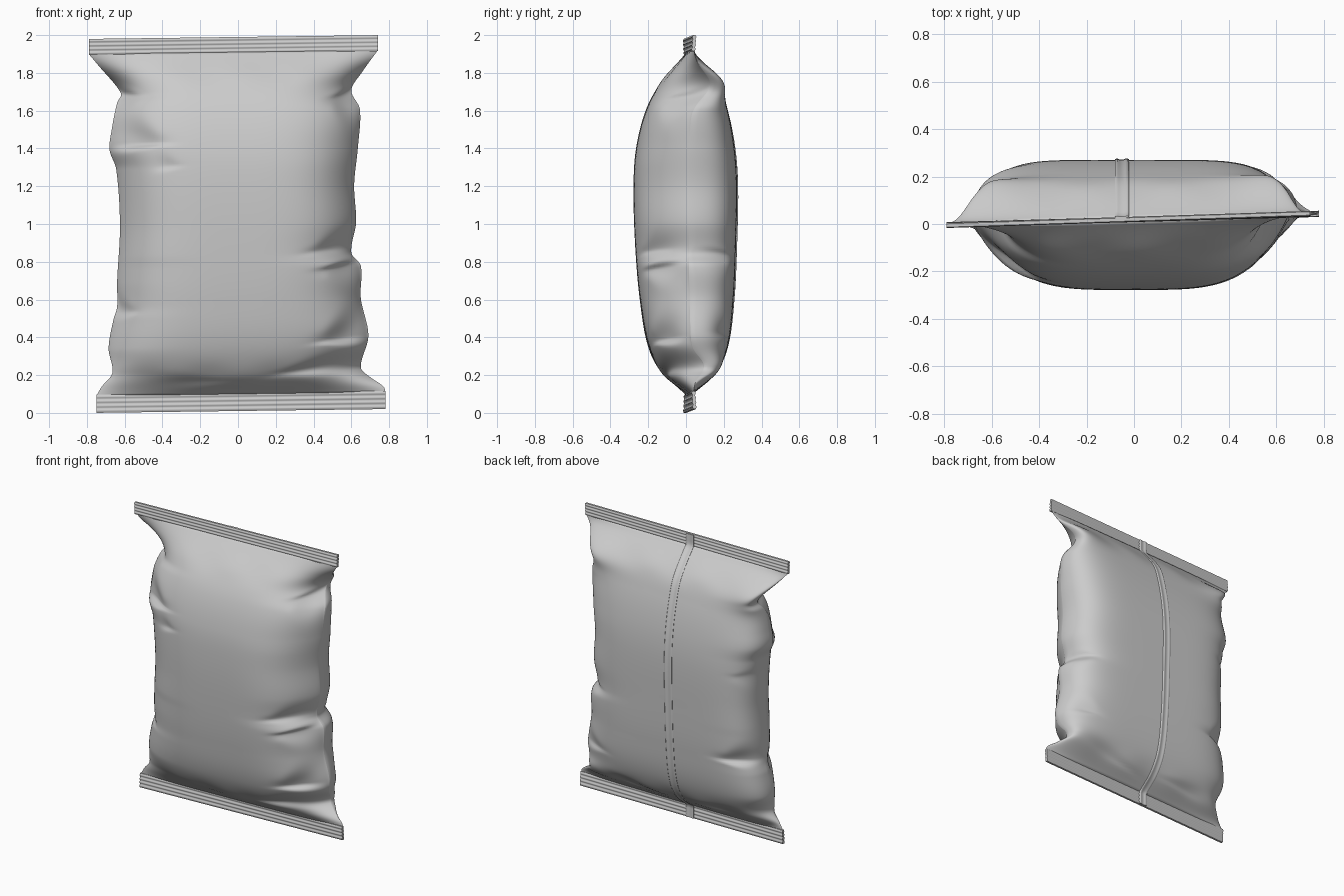
import bpy, bmesh, math

if "Cube" in bpy.data.objects:
    bpy.data.objects.remove(bpy.data.objects["Cube"])

Z0, Z1 = 0.10, 1.91           # body spans between the two seals
NS, NZ = 72, 170

# outline tables: (height, value)
LEFT = [(.1, -.75), (.15, -.72), (.22, -.665), (.35, -.685), (.5, -.66), (.57, -.64), (.7, -.64), (1, -.625),
        (1.3, -.645), (1.4, -.68), (1.5, -.67), (1.65, -.64), (1.7, -.62), (1.85, -.74), (1.91, -.79)]
RIGHT = [(.1, .78), (.13, .77), (.18, .70), (.23, .65), (.4, .69), (.6, .65), (.77, .65), (.84, .60), (1, .625),
         (1.2, .615), (1.4, .635), (1.6, .645), (1.7, .60), (1.8, .66), (1.91, .74)]
FRONT = [(.1, .012), (.2, .135), (.35, .215), (.6, .26), (.9, .285), (1.2, .293), (1.4, .28),
         (1.6, .23), (1.75, .15), (1.91, .012)]
BACK = [(.1, .012), (.2, .13), (.35, .2), (.6, .235), (.9, .25), (1.2, .255), (1.4, .24),
        (1.6, .2), (1.75, .145), (1.91, .012)]

# creases: side (-1 front, 1 back), x, z, size x, size below, size above, depth
DENTS = [(-1, -.54, 1.43, .12, .02, .11, .05), (-1, -.38, 1.31, .06, .018, .05, .012),
         (-1, .57, 1.67, .07, .10, .025, .05), (-1, .50, .86, .10, .025, .06, .03),
         (-1, .57, .77, .10, .08, .022, .05), (-1, .57, .39, .11, .025, .10, .05),
         (-1, -.62, .54, .06, .025, .06, .03), (-1, -.6, 1.68, .07, .06, .03, .03),
         (-1, .40, .23, .16, .03, .04, .025), (-1, -.3, .17, .2, .03, .03, .01),
         (1, .62, .85, .09, .08, .025, .03), (1, .60, .42, .10, .03, .08, .02),
         (1, -.58, .60, .12, .025, .09, .045), (1, -.62, 1.2, .08, .08, .04, .015),
         (1, .3, .19, .2, .02, .03, .015), (1, -.35, .19, .2, .02, .03, .015)]


def curve(tab, z):
    """Smooth interpolation through a table."""
    z = min(max(z, tab[0][0]), tab[-1][0])
    n = len(tab)
    slope = lambda i: ((tab[min(i + 1, n - 1)][1] - tab[max(i - 1, 0)][1]) /
                       (tab[min(i + 1, n - 1)][0] - tab[max(i - 1, 0)][0]))
    i = next(k for k in range(n - 1) if z <= tab[k + 1][0])
    (a, va), (b, vb) = tab[i], tab[i + 1]
    h = b - a
    t = (z - a) / h
    return ((2*t**3 - 3*t*t + 1) * va + (t**3 - 2*t*t + t) * h * slope(i)
            + (3*t*t - 2*t**3) * vb + (t**3 - t*t) * h * slope(i + 1))


def bump(z, c, s):
    return math.exp(-((z - c) / s) ** 2)


def tilt(x):
    return 0.01 * x / 0.77


def mid_y(x, z):
    ends = abs(z - 1) ** 2
    return 0.015 + 0.005 * ends + 0.026 * min(ends, 1) * x / 0.77


def surface_y(x, z, side):
    """Depth of the front or back panel at a point."""
    if z < Z0 or z > Z1:
        return mid_y(x, z) + side * 0.011
    l, r = curve(LEFT, z), curve(RIGHT, z)
    t = min(1, abs((2 * x - l - r) / (r - l)))
    e = min(1, min(z - Z0, Z1 - z) / (0.25 if side < 0 else 0.12))
    e = e * e * (3 - 2 * e)
    p, q = (2.8 + 1.3 * e, 1 + .22 * e) if side < 0 else (3 + 2.8 * e, 1 + 1.6 * e)
    shape = max(0, 1 - t ** p) ** (1 / q)
    d = curve(FRONT if side < 0 else BACK, z) * shape
    cut = 0
    for s, cx, cz, sx, lo, hi, dep in DENTS:
        if s == side:
            # folds fan out towards the bag edge
            out = (x - cx) * math.copysign(1, cx)
            if abs(out) > 3 * sx:
                continue
            dz = z - cz - (0.15 if cx > 0 else 0) * out
            sz = (lo if dz < 0 else hi) * max(.4, 1 + .6 * out / sx)
            cut += dep * math.exp(-(out / sx) ** 2 - (dz / sz) ** 2)
    # soft ripples beside the seals
    cut += 0.004 * (bump(z, .2, .06) + bump(z, 1.78, .06)) * math.sin(17 * x + 2 * side) * shape
    lim = .7 * d + 1e-6
    # side folds swing back at the tucked corners
    corner = .10 * bump(z, 1.73, .10) + (.065 if x > 0 else -.03) * bump(z, .24, .07)
    return mid_y(x, z) + corner * t ** 5 + side * (d - lim * math.tanh(cut / lim))


def loft(name, rows, angle=60):
    """Skin a list of closed rings and cap both ends."""
    bm = bmesh.new()
    rings = [[bm.verts.new(p) for p in row] for row in rows]
    n = len(rings[0])
    for a, b in zip(rings, rings[1:]):
        for i in range(n):
            j = (i + 1) % n
            bm.faces.new((a[i], a[j], b[j], b[i]))
    bm.faces.new(rings[0])
    bm.faces.new(rings[-1])
    bmesh.ops.recalc_face_normals(bm, faces=bm.faces)
    me = bpy.data.meshes.new(name)
    bm.to_mesh(me)
    bm.free()
    ob = bpy.data.objects.new(name, me)
    bpy.context.collection.objects.link(ob)
    bpy.ops.object.select_all(action='DESELECT')
    ob.select_set(True)
    bpy.context.view_layer.objects.active = ob
    bpy.ops.object.shade_smooth_by_angle(angle=math.radians(angle))


# puffed bag body: front panel then back panel in each ring
steps = []
for i in range(NS + 1):
    s = 2 * i / NS - 1
    steps.append(math.copysign(1 - (1 - abs(s)) ** 1.8, s))
rows = []
for k in range(NZ + 1):
    z = Z0 + (Z1 - Z0) * k / NZ
    l, r = curve(LEFT, z), curve(RIGHT, z)
    xs = [(l + r) / 2 + (r - l) / 2 * t for t in steps]
    ring = [(x, surface_y(x, z, -1), z + tilt(x)) for x in xs]
    ring += [(x, surface_y(x, z, 1), z + tilt(x)) for x in reversed(xs[1:-1])]
    rows.append(ring)
loft("bag_body", rows, 75)


# crimped end seals
def seal(name, xa, xb, za, zb):
    n, rows = 32, []
    for i in range(41):
        x = xa + (xb - xa) * i / 40
        ring = []
        for side in (-1, 1):
            for k in range(n + 1):
                f = k / n if side < 0 else 1 - k / n
                z = za + (zb - za) * f
                y = mid_y(x, z) + side * (0.009 - 0.002 * math.cos(f * 8 * math.pi))
                ring.append((x, y, z + tilt(x)))
        rows.append(ring)
    loft(name, rows)


seal("bottom_seal", -.75, .78, .01, .107)
seal("top_seal", -.79, .742, 1.905, 1.99)

# folded seam down the back, with two soft ribs
PROFILE = [(-.03, -.006), (-.03, .002), (-.024, .005), (-.018, .005), (-.012, .002), (.008, .002),
           (.014, .005), (.022, .006), (.028, .003), (.03, -.006)]
rows = []
for k in range(121):
    z = 0.012 + 1.976 * k / 120
    y = surface_y(-.05, z, 1)
    rows.append([(-.05 + dx, y + o, z + tilt(-.05)) for dx, o in PROFILE])
loft("back_seam", rows)
